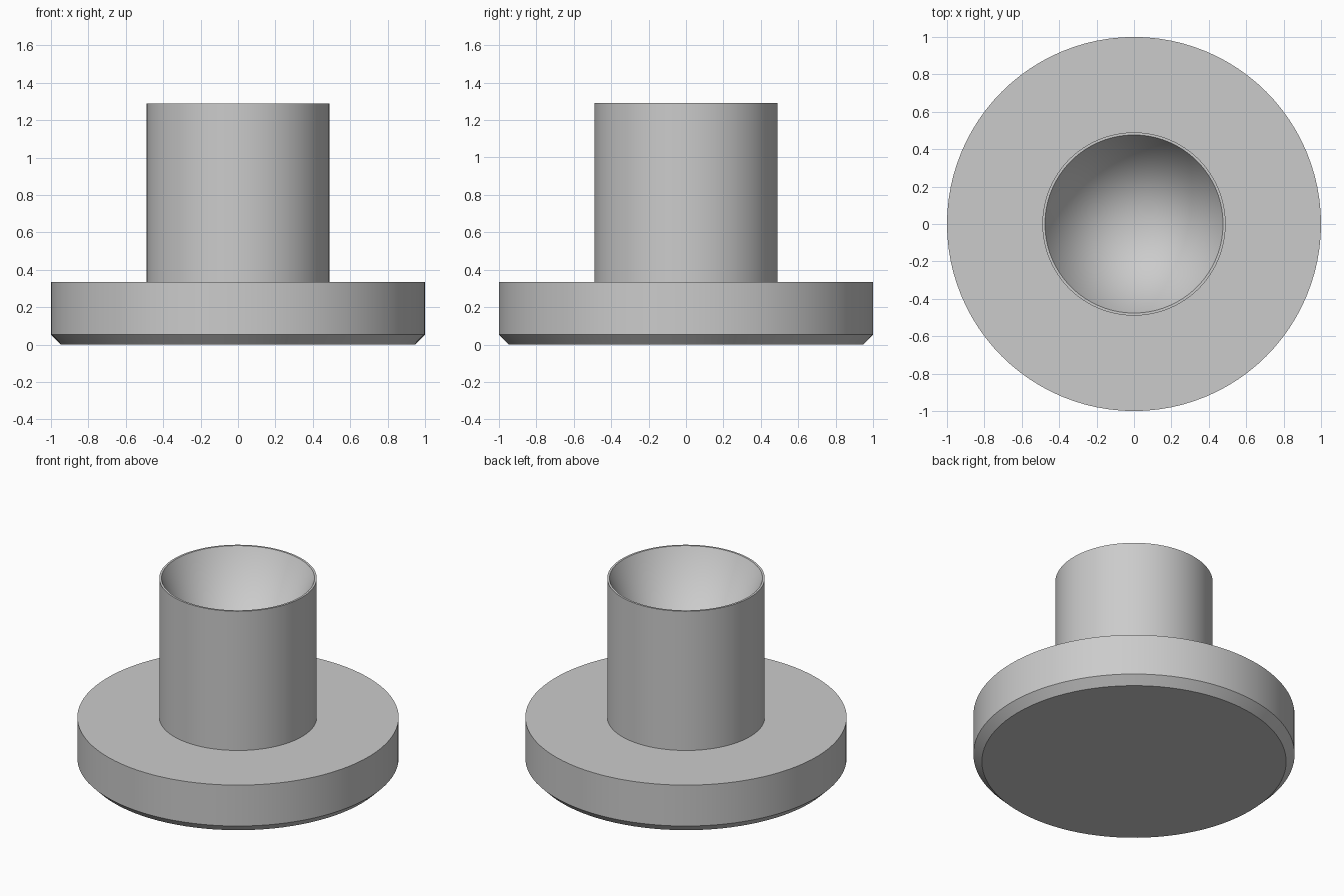
import bpy, bmesh, math
from mathutils import Vector

cube = bpy.data.objects.get("Cube")
if cube:
    bpy.data.objects.remove(cube, do_unlink=True)

# Single metal colour
metal = bpy.data.materials.new("grey_metal")
metal.use_nodes = True
grey = (0.6, 0.6, 0.6, 1)
metal.diffuse_color = grey
metal.node_tree.nodes["Principled BSDF"].inputs["Base Color"].default_value = grey


def lathe(name, profile, steps=96):
    """Revolve a (radius, height) profile about the z axis."""
    bm = bmesh.new()
    verts = [bm.verts.new((r, 0, z)) for r, z in profile]
    edges = [bm.edges.new(pair) for pair in zip(verts, verts[1:])]
    bmesh.ops.spin(bm, geom=verts + edges, cent=Vector(), axis=(0, 0, 1),
                   angle=math.tau, steps=steps, use_merge=False)
    bmesh.ops.remove_doubles(bm, verts=bm.verts, dist=0.0001)
    bmesh.ops.recalc_face_normals(bm, faces=bm.faces)
    mesh = bpy.data.meshes.new(name)
    bm.to_mesh(mesh)
    bm.free()
    mesh.materials.append(metal)
    obj = bpy.data.objects.new(name, mesh)
    bpy.context.collection.objects.link(obj)
    bpy.ops.object.select_all(action='DESELECT')
    obj.select_set(True)
    bpy.context.view_layer.objects.active = obj
    bpy.ops.object.shade_smooth_by_angle(angle=math.radians(30))
    return obj


# Chamfered disc head, straight shank and conical bore in one solid
lathe("flanged_rivet", [
    (0, 0), (0.947, 0),            # underside
    (1, 0.053), (1, 0.334),        # chamfer and disc wall
    (0.49, 0.334), (0.49, 1.29),   # shoulder and shank
    (0.476, 1.29), (0, 0.334),     # rim and conical bore
])
